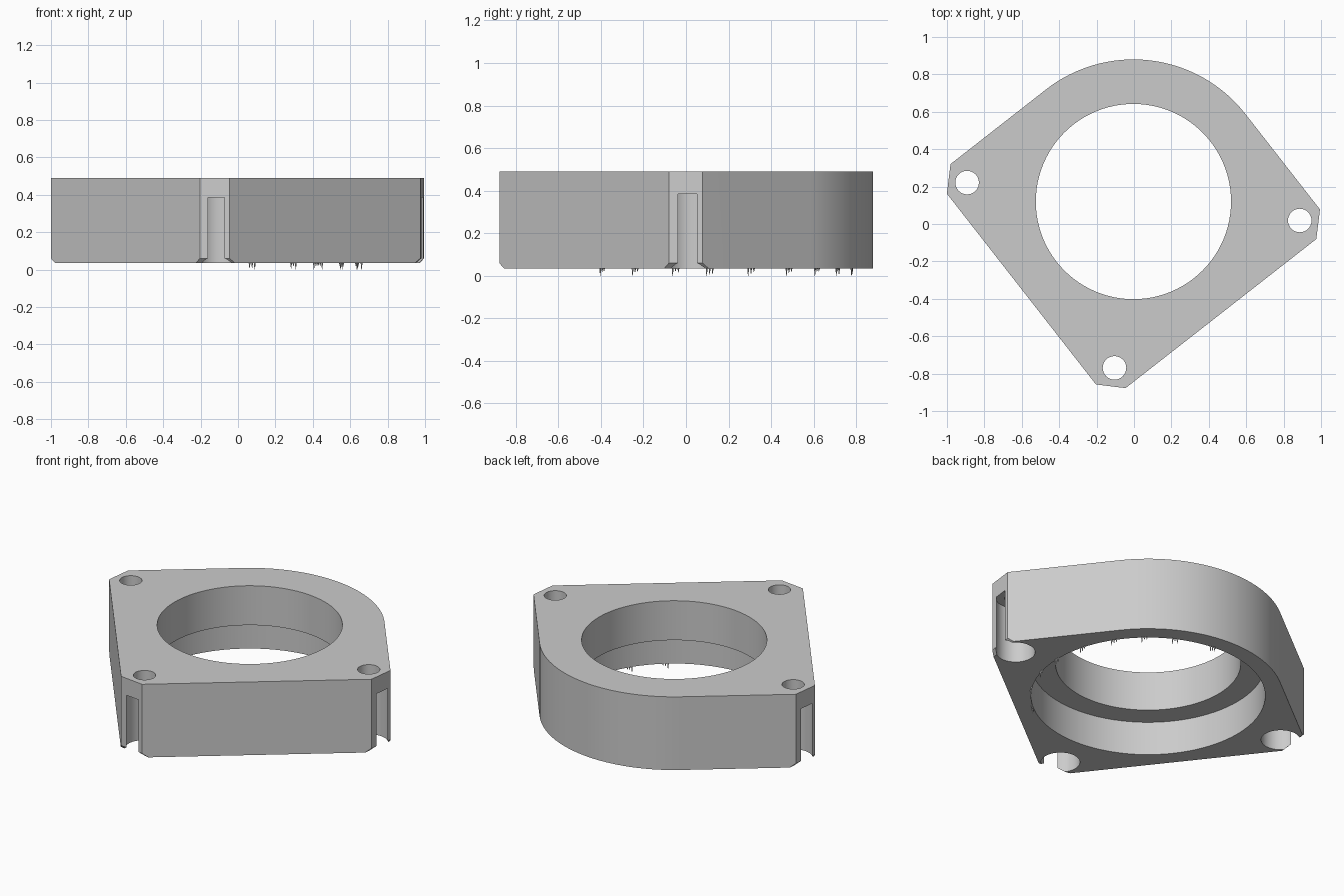
import bpy
import bmesh
import math
import random
from mathutils import Vector

random.seed(4)
cube = bpy.data.objects.get("Cube")
if cube:
    bpy.data.objects.remove(cube, do_unlink=True)

CENTRE = Vector((-0.003, 0.12, 0))
TILT = 38                      # direction of the first flat side, degrees
HALF = 0.76                    # centre to each flat side
CORNER = 0.995                 # centre to each clipped corner
BOTTOM, LEDGE, POCKET, TOP = 0.035, 0.245, 0.385, 0.49
CORNER_ANGLES = [TILT + 45 + 90 * i for i in (1, 2, 3)]

grey = bpy.data.materials.new("Plain grey")
grey.use_nodes = True
colour = (0.6, 0.6, 0.6, 1)
grey.diffuse_color = colour
grey.node_tree.nodes["Principled BSDF"].inputs["Base Color"].default_value = colour


def polar(angle, radius, z=0.0):
    a = math.radians(angle)
    return CENTRE + Vector((math.cos(a) * radius, math.sin(a) * radius, z))


def make_object(name, bm):
    bmesh.ops.recalc_face_normals(bm, faces=bm.faces[:])
    mesh = bpy.data.meshes.new(name)
    bm.to_mesh(mesh)
    bm.free()
    mesh.materials.append(grey)
    obj = bpy.data.objects.new(name, mesh)
    bpy.context.collection.objects.link(obj)
    return obj


def cut_cylinder(target, place, radius, low, high, sides):
    """Bore a vertical round hole through part of the target."""
    bm = bmesh.new()
    bmesh.ops.create_cone(bm, cap_ends=True, segments=sides, radius1=radius,
                          radius2=radius, depth=high - low)
    bmesh.ops.translate(bm, verts=bm.verts[:],
                        vec=(place.x, place.y, (low + high) / 2))
    cutter = make_object("cutter", bm)
    cutter.hide_render = True
    mod = target.modifiers.new("bore", 'BOOLEAN')
    mod.operation = 'DIFFERENCE'
    mod.solver = 'EXACT'
    mod.object = cutter
    bpy.context.view_layer.objects.active = target
    bpy.ops.object.modifier_apply(modifier=mod.name)
    bpy.data.objects.remove(cutter, do_unlink=True)


# Housing outline: a tilted square with one round corner and three clipped ones
outline = [polar(TILT + 90 * i / 32, HALF) for i in range(33)]
half_clip = HALF * math.sqrt(2) - CORNER
for angle in CORNER_ANGLES:
    middle = polar(angle, CORNER)
    along = polar(angle + 90, half_clip) - CENTRE
    outline += [middle - along, middle + along]

bm = bmesh.new()
base = bm.faces.new([bm.verts.new((p.x, p.y, BOTTOM)) for p in outline])
raised = bmesh.ops.extrude_face_region(bm, geom=[base], use_keep_orig=True)
bmesh.ops.translate(bm, vec=(0, 0, TOP - BOTTOM),
                    verts=[v for v in raised["geom"] if isinstance(v, bmesh.types.BMVert)])

# Small bevel under each clipped corner
corner_edges = []
for angle in CORNER_ANGLES:
    spot = polar(angle, CORNER, BOTTOM)
    corner_edges += [e for e in bm.edges
                     if ((e.verts[0].co + e.verts[1].co) / 2 - spot).length < 0.01]
bmesh.ops.bevel(bm, geom=corner_edges, offset=0.025, segments=1, affect='EDGES')
housing = make_object("housing", bm)

# Main bore with a wider recess below
cut_cylinder(housing, CENTRE, 0.522, -0.2, 0.7, 96)
cut_cylinder(housing, CENTRE, 0.66, -0.2, LEDGE, 96)

# Bolt holes, each with a wider pocket that opens through the clipped corner
for angle in CORNER_ANGLES:
    place = polar(angle + 0.5, 0.895)
    cut_cylinder(housing, place, 0.063, -0.2, 0.7, 32)
    cut_cylinder(housing, place, 0.11, -0.2, POCKET, 40)

bpy.ops.object.select_all(action='DESELECT')
housing.select_set(True)
bpy.context.view_layer.objects.active = housing
bpy.ops.object.shade_smooth_by_angle(angle=math.radians(25))

# Thin burrs hanging from the lower rim
bm = bmesh.new()
for angle in (-52, -34, -16, -2, 15, 32, 47, 62, 82):
    for step in range(3):
        length = 0.035 if step == 0 else random.uniform(0.012, 0.03)
        tip = bmesh.ops.create_cone(bm, cap_ends=True, segments=5, radius1=0.001,
                                    radius2=0.005, depth=length)
        spot = polar(angle + step * 1.2, 0.664, BOTTOM - length / 2)
        bmesh.ops.translate(bm, verts=tip["verts"], vec=spot)
make_object("rim_burrs", bm)
